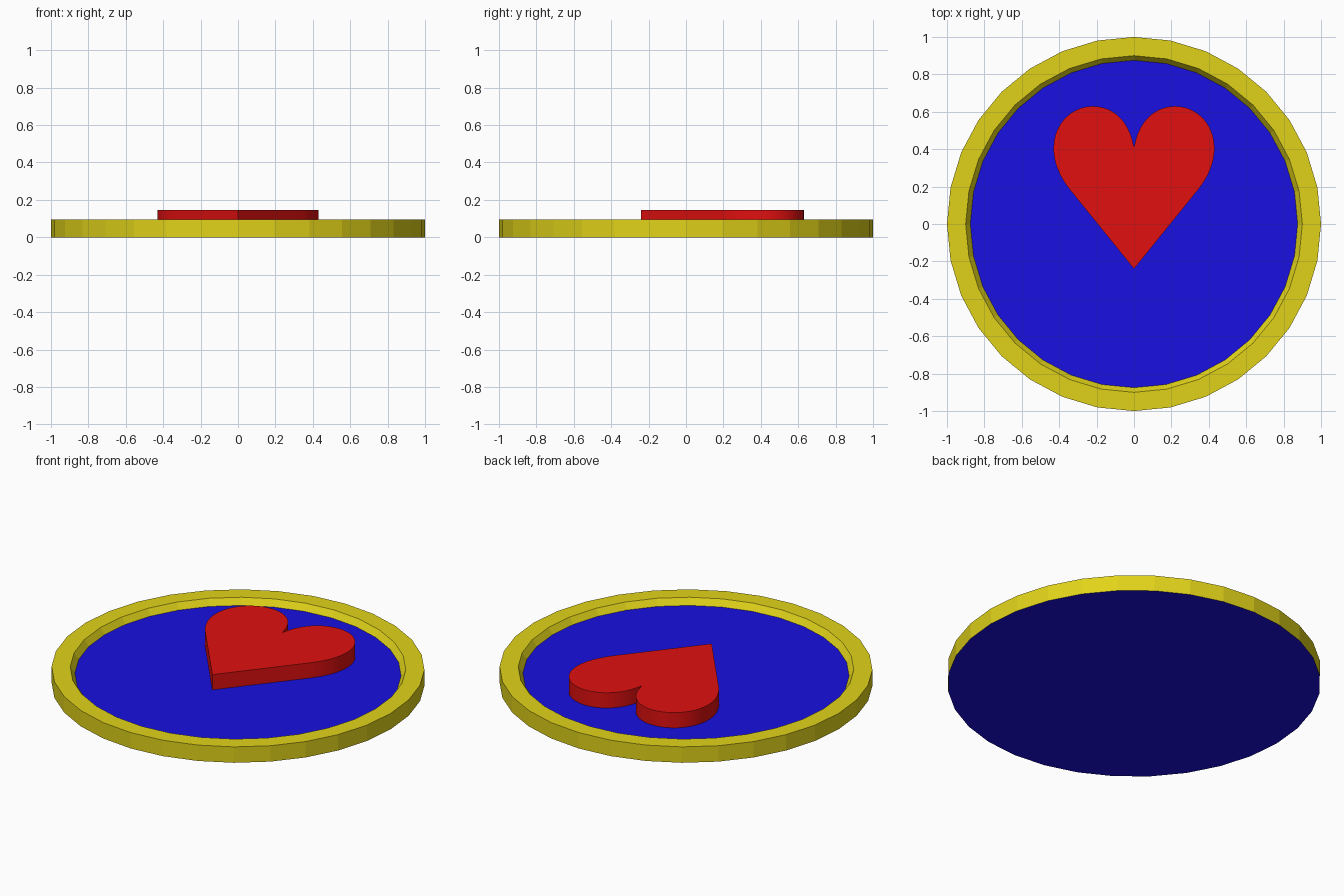
import bpy, bmesh, math
from mathutils import Vector
from mathutils.geometry import interpolate_bezier

if "Cube" in bpy.data.objects:
    bpy.data.objects.remove(bpy.data.objects["Cube"])


def material(name, rgb):
    mat = bpy.data.materials.new(name)
    mat.diffuse_color = (*rgb, 1)
    mat.use_nodes = True
    mat.node_tree.nodes["Principled BSDF"].inputs["Base Color"].default_value = mat.diffuse_color
    return mat


def finish(name, bm, mats):
    mesh = bpy.data.meshes.new(name)
    bm.to_mesh(mesh)
    bm.free()
    for m in mats:
        mesh.materials.append(m)
    obj = bpy.data.objects.new(name, mesh)
    bpy.context.collection.objects.link(obj)
    return obj


yellow = material("yellow", (0.75, 0.65, 0.01))
blue = material("blue", (0.01, 0.005, 0.75))
red = material("red", (0.75, 0.005, 0.005))

# Disc: a lathed rim with a recessed floor and a flat underside
SIDES = 32
profile = [(1.0, 0.0), (1.0, 0.094), (0.9, 0.094), (0.875, 0.057)]
bm = bmesh.new()
rings = [[bm.verts.new((r * math.cos(math.tau * i / SIDES),
                        r * math.sin(math.tau * i / SIDES), z))
          for i in range(SIDES)] for r, z in profile]
for a, b in zip(rings, rings[1:]):
    for i in range(SIDES):
        j = (i + 1) % SIDES
        bm.faces.new((a[i], a[j], b[j], b[i]))
floor = bm.faces.new(rings[-1])
underside = bm.faces.new(rings[0][::-1])
floor.material_index = underside.material_index = 1
finish("disc", bm, [yellow, blue])

# Heart: half outline from curve segments, mirrored, then extruded
STEPS = 12
segments = [
    ((0.34, 0.18), (0.40, 0.254), (0.43, 0.33), (0.43, 0.405)),
    ((0.43, 0.405), (0.43, 0.54), (0.33, 0.63), (0.22, 0.63)),
    ((0.22, 0.63), (0.12, 0.63), (0.025, 0.56), (0.0, 0.41)),
]
half = [Vector((0, -0.24, 0))]
for seg in segments:
    half += interpolate_bezier(*[Vector((x, y, 0)) for x, y in seg], STEPS)[:-1]
half.append(Vector((0, 0.41, 0)))
outline = half + [Vector((-p.x, p.y, 0)) for p in half[-2:0:-1]]

bm = bmesh.new()
top = bm.faces.new([bm.verts.new((p.x, p.y, 0.147)) for p in outline])
low = bmesh.ops.extrude_face_region(bm, geom=[top], use_keep_orig=True)
bmesh.ops.translate(bm, vec=(0, 0, -0.09),
                    verts=[g for g in low["geom"] if isinstance(g, bmesh.types.BMVert)])
bmesh.ops.recalc_face_normals(bm, faces=bm.faces)
heart = finish("heart", bm, [red])
bpy.context.view_layer.objects.active = heart
heart.select_set(True)
bpy.ops.object.shade_smooth_by_angle(angle=math.radians(30))
